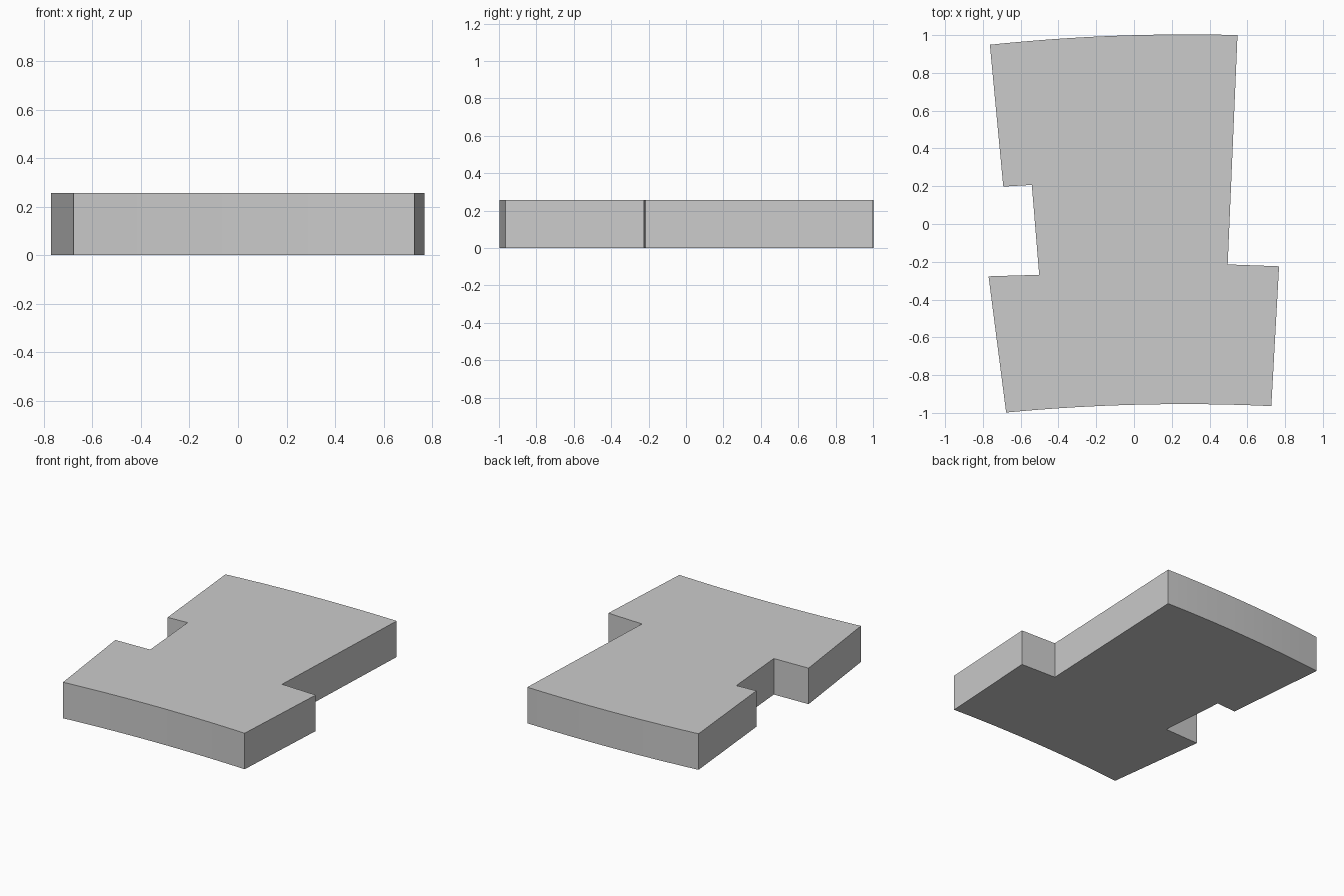
import bpy, bmesh
from mathutils import Vector

if "Cube" in bpy.data.objects:
    bpy.data.objects.remove(bpy.data.objects["Cube"])

HEIGHT = 0.256
SEGMENTS = 16


def bowed_edge(a, b, radius):
    """Points from a to b along a shallow arc bulging towards +y."""
    a, b = Vector(a), Vector(b)
    chord = b - a
    normal = Vector((-chord.y, chord.x)).normalized()
    if normal.y < 0:
        normal = -normal
    half = chord.length / 2
    center = (a + b) / 2 - normal * (radius**2 - half**2) ** 0.5
    pts = []
    for i in range(SEGMENTS + 1):
        p = a.lerp(b, i / SEGMENTS)
        pts.append(center + (p - center).normalized() * radius)
    return pts


# Counter-clockwise outline: curved near edge, right step, curved far edge, left notch
outline = bowed_edge((-0.677, -0.998), (0.727, -0.964), 10)
outline += [(0.768, -0.224), (0.496, -0.214)]
outline += bowed_edge((0.548, 1.0), (-0.763, 0.949), 10)
outline += [(-0.692, 0.198), (-0.541, 0.207), (-0.502, -0.269), (-0.77, -0.277)]

# Flat slab extruded from the outline
bm = bmesh.new()
base = bm.faces.new([bm.verts.new((p[0], p[1], 0)) for p in outline])
top = bmesh.ops.extrude_face_region(bm, geom=[base], use_keep_orig=True)["geom"]
bmesh.ops.translate(bm, vec=(0, 0, HEIGHT),
                    verts=[v for v in top if isinstance(v, bmesh.types.BMVert)])
bmesh.ops.recalc_face_normals(bm, faces=bm.faces)

mesh = bpy.data.meshes.new("notched_slab")
bm.to_mesh(mesh)
bm.free()
slab = bpy.data.objects.new("notched_slab", mesh)
bpy.context.collection.objects.link(slab)
